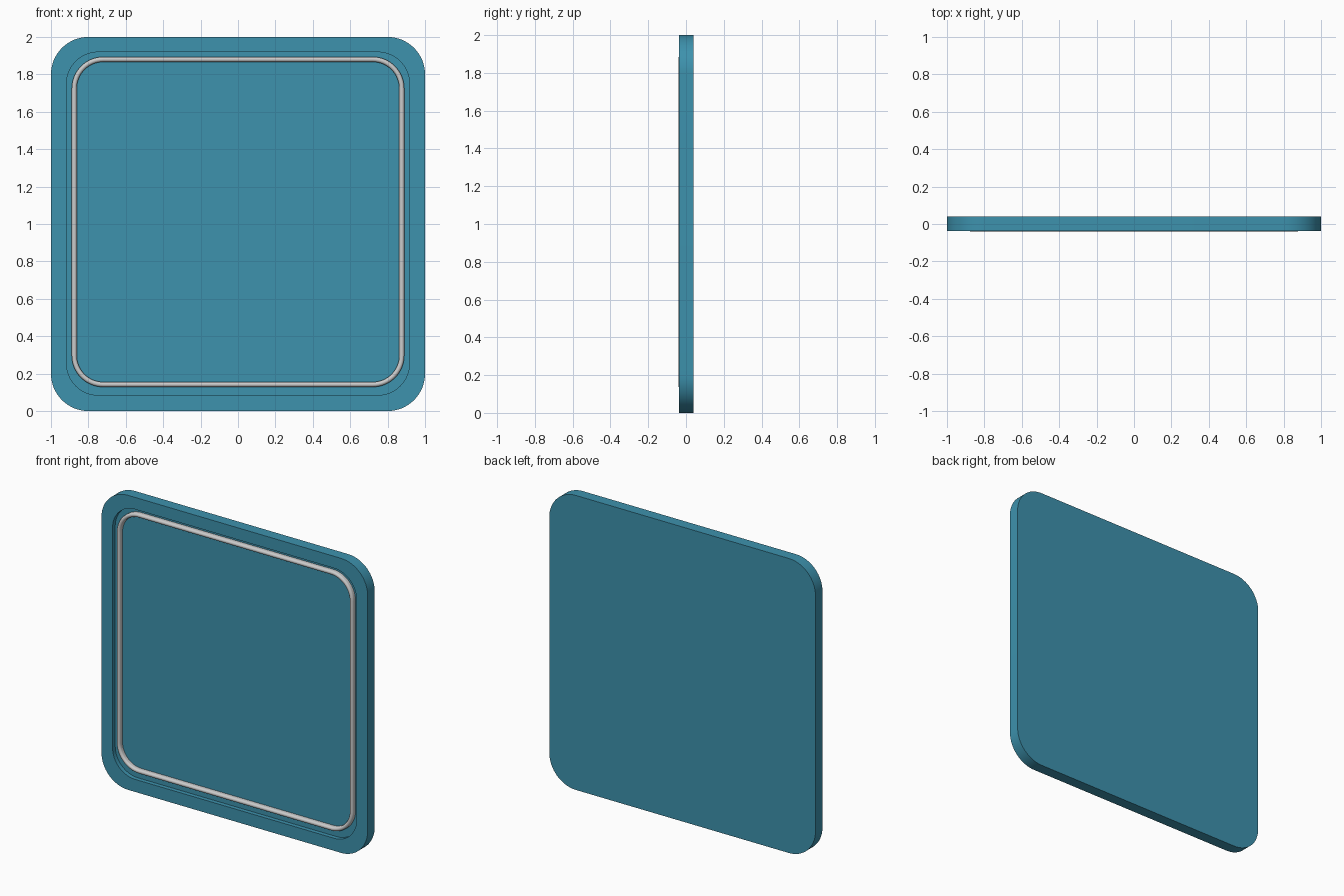
import bpy, bmesh, math

if "Cube" in bpy.data.objects:
    bpy.data.objects.remove(bpy.data.objects["Cube"])

ARC = 16  # segments per rounded corner


def rounded_rect(hw, hh, r, y, cz=1.0):
    """Points of a rounded rectangle in the XZ plane at depth y."""
    pts = []
    for q, (sx, sz) in enumerate([(1, 1), (-1, 1), (-1, -1), (1, -1)]):
        for i in range(ARC + 1):
            a = math.pi / 2 * (q + i / ARC)
            pts.append((sx * (hw - r) + r * math.cos(a), y,
                        cz + sz * (hh - r) + r * math.sin(a)))
    return pts


def loft(name, loops, closed=False):
    """Skin consecutive loops; cap both ends, or join last to first."""
    bm = bmesh.new()
    rings = [[bm.verts.new(p) for p in loop] for loop in loops]
    pairs = list(zip(rings, rings[1:]))
    if closed:
        pairs.append((rings[-1], rings[0]))
    else:
        bm.faces.new(rings[0])
        bm.faces.new(rings[-1])
    for a, b in pairs:
        n = len(a)
        for i in range(n):
            j = (i + 1) % n
            bm.faces.new((a[i], a[j], b[j], b[i]))
    bmesh.ops.recalc_face_normals(bm, faces=bm.faces)
    mesh = bpy.data.meshes.new(name)
    bm.to_mesh(mesh)
    bm.free()
    ob = bpy.data.objects.new(name, mesh)
    bpy.context.collection.objects.link(ob)
    bpy.ops.object.select_all(action='DESELECT')
    ob.select_set(True)
    bpy.context.view_layer.objects.active = ob
    bpy.ops.object.shade_smooth_by_angle(angle=math.radians(35))
    return ob


BACK, FRONT, FLOOR, TIP = 0.039, -0.037, -0.008, -0.039

# Panel with a shallow recess in the front
panel = loft("panel", [
    rounded_rect(1.0, 1.0, 0.2, BACK),
    rounded_rect(1.0, 1.0, 0.2, FRONT),
    rounded_rect(0.917, 0.917, 0.17, FRONT, 1.002),
    rounded_rect(0.917, 0.917, 0.17, FLOOR, 1.002),
])
teal = bpy.data.materials.new("teal")
teal.diffuse_color = (0.047, 0.287, 0.418, 1)
teal.use_nodes = True
teal.node_tree.nodes["Principled BSDF"].inputs["Base Color"].default_value = teal.diffuse_color
panel.data.materials.append(teal)

# Raised round-topped trim standing on the recess floor
W = 0.0135
profile = [(W, FLOOR + 0.002)]
profile += [(W * math.cos(math.pi * k / 10), TIP + W - W * math.sin(math.pi * k / 10))
            for k in range(11)]
profile += [(-W, FLOOR + 0.002)]
loft("trim_ring", [rounded_rect(0.8755 + o, 0.869 + o, 0.155 + o, y, 1.011)
                   for o, y in profile], closed=True)
